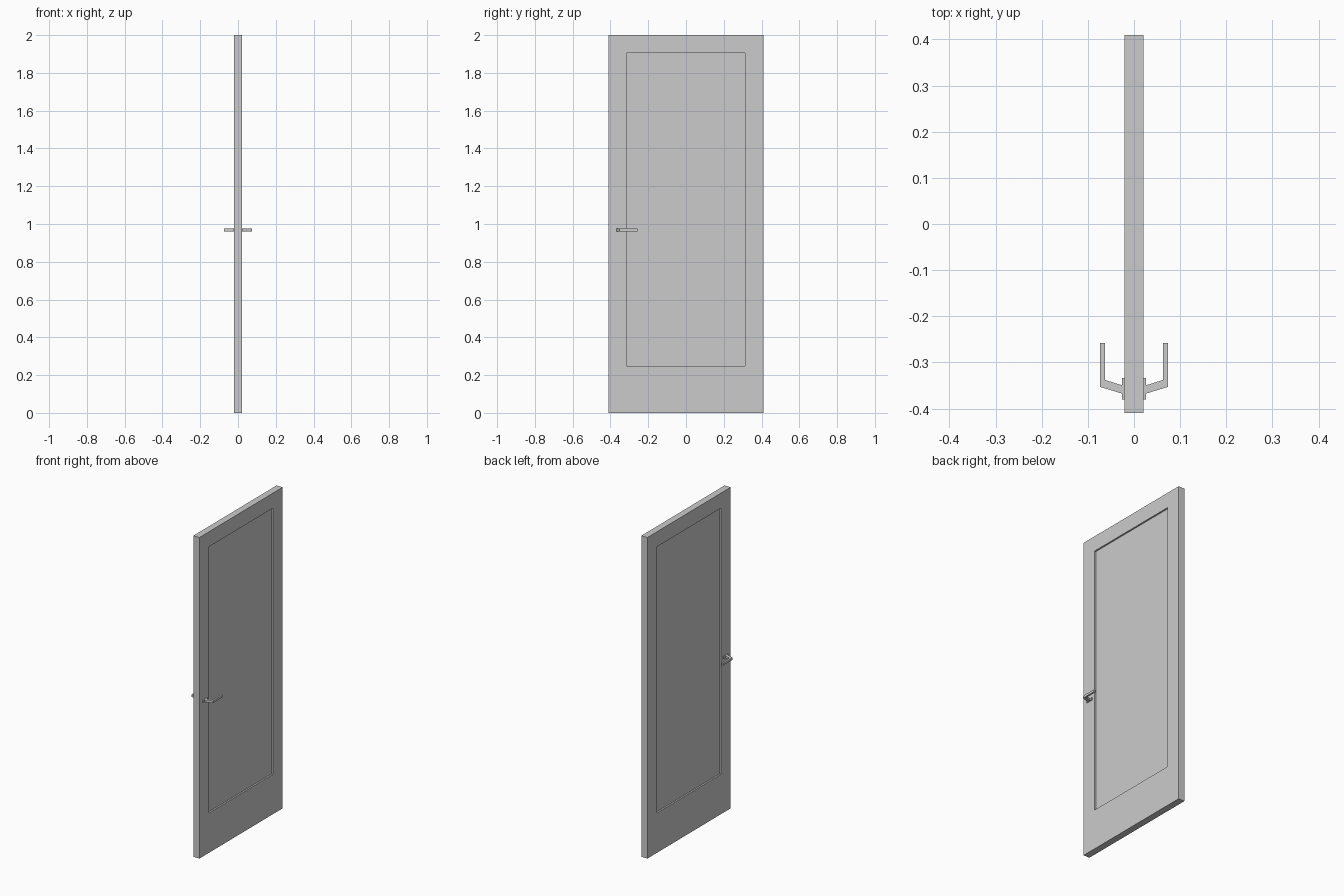
import bpy, bmesh
from mathutils import Vector

if "Cube" in bpy.data.objects:
    bpy.data.objects.remove(bpy.data.objects["Cube"], do_unlink=True)

COLOUR = (0.6, 0.6, 0.6, 1)
grey = bpy.data.materials.new("plain grey")
grey.use_nodes = True
grey.diffuse_color = COLOUR
grey.node_tree.nodes["Principled BSDF"].inputs["Base Color"].default_value = COLOUR


def finish(name, bm):
    bmesh.ops.recalc_face_normals(bm, faces=bm.faces)
    mesh = bpy.data.meshes.new(name)
    bm.to_mesh(mesh)
    bm.free()
    mesh.materials.append(grey)
    obj = bpy.data.objects.new(name, mesh)
    bpy.context.collection.objects.link(obj)
    return obj


def box(lo, hi):
    bm = bmesh.new()
    bmesh.ops.create_cube(bm, size=1)
    lo, hi = Vector(lo), Vector(hi)
    for v in bm.verts:
        v.co = (lo + hi) / 2 + v.co * (hi - lo)
    return bm


# Door leaf with a recessed panel on both broad sides
HALF_T, RECESS = 0.021, 0.01
bm = box((-HALF_T, -0.41, 0), (HALF_T, 0.41, 2))
sides = [f for f in bm.faces if abs(f.normal.x) > 0.9]
bmesh.ops.inset_individual(bm, faces=sides, thickness=0.09)
for f in sides:
    for v in f.verts:
        v.co.y = 0.313 if v.co.y > 0 else -0.316
        v.co.z = 1.906 if v.co.z > 1 else 0.248
sunk = bmesh.ops.extrude_discrete_faces(bm, faces=sides)["faces"]
for f in sunk:
    for v in f.verts:
        v.co.x -= RECESS if v.co.x > 0 else -RECESS
finish("door_leaf", bm)

# Lever handles, mirrored across the leaf
Z0, Z1 = 0.961, 0.975
LEVER = [(0.025, -0.368), (0.074, -0.353), (0.074, -0.258),
         (0.063, -0.258), (0.063, -0.338), (0.025, -0.35)]
for side, sign in (("left", 1), ("right", -1)):
    bm = box((0.018, -0.38, Z0), (0.026, -0.334, Z1))
    for v in bm.verts:
        v.co.x *= sign
    finish(side + "_handle_plate", bm)

    bm = bmesh.new()
    base = bm.faces.new([bm.verts.new((x * sign, y, Z0)) for x, y in LEVER])
    top = bmesh.ops.extrude_face_region(bm, geom=[base])["geom"]
    bmesh.ops.translate(bm, vec=(0, 0, Z1 - Z0),
                        verts=[g for g in top if isinstance(g, bmesh.types.BMVert)])
    finish(side + "_lever", bm)
